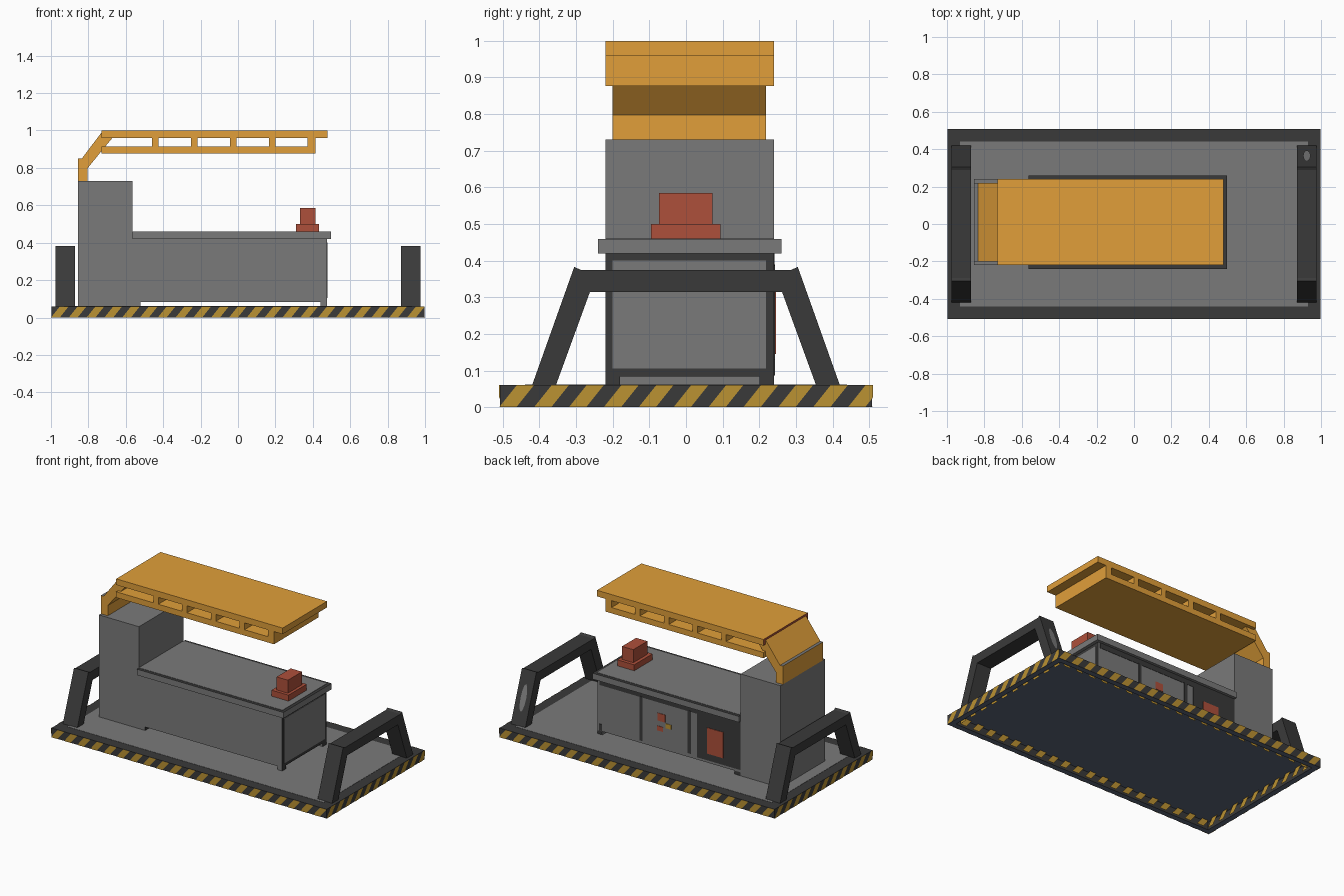
import bpy, bmesh, math
from mathutils import Vector

if "Cube" in bpy.data.objects:
    bpy.data.objects.remove(bpy.data.objects["Cube"])


def material(name, rgb):
    m = bpy.data.materials.new(name)
    m.diffuse_color = (*rgb, 1)
    m.use_nodes = True
    m.node_tree.nodes["Principled BSDF"].inputs["Base Color"].default_value = m.diffuse_color
    return m


GRAY = material("steel gray", (0.195, 0.195, 0.195))
DARK = material("charcoal", (0.042, 0.042, 0.042))
ORANGE = material("crane orange", (0.75, 0.347, 0.042))
RED = material("rust red", (0.42, 0.08, 0.043))
YELLOW = material("hazard yellow", (0.5, 0.287, 0.032))
SLATE = material("slate blue underside", (0.105, 0.13, 0.19))


def finish(bm, name, mats, rule=None):
    """Turn a bmesh into an object; rule(face) gives the material index."""
    bm.normal_update()
    if rule:
        for f in bm.faces:
            f.material_index = rule(f)
    me = bpy.data.meshes.new(name)
    bm.to_mesh(me)
    bm.free()
    for m in mats:
        me.materials.append(m)
    ob = bpy.data.objects.new(name, me)
    bpy.context.collection.objects.link(ob)
    return ob


def prism_bm(points, a, b):
    """Extrude a closed 3D outline point(p, t) between t=a and t=b."""
    bm = bmesh.new()
    face = bm.faces.new([bm.verts.new(p(a)) for p in points])
    ext = bmesh.ops.extrude_face_region(bm, geom=[face])
    verts = [g for g in ext["geom"] if isinstance(g, bmesh.types.BMVert)]
    shift = Vector(points[0](b)) - Vector(points[0](a))
    bmesh.ops.translate(bm, verts=verts, vec=shift)
    bmesh.ops.recalc_face_normals(bm, faces=bm.faces)
    return bm


def xz_prism(pts, y0, y1):
    return prism_bm([lambda t, p=p: (p[0], t, p[1]) for p in pts], y0, y1)


def yz_prism(pts, x0, x1):
    return prism_bm([lambda t, p=p: (t, p[0], p[1]) for p in pts], x0, x1)


def box_bm(x0, x1, y0, y1, z0, z1):
    return xz_prism([(x0, z0), (x1, z0), (x1, z1), (x0, z1)], y0, y1)


def box(name, x0, x1, y0, y1, z0, z1, *mats, rule=None):
    return finish(box_bm(x0, x1, y0, y1, z0, z1), name, mats, rule)


# Base platform with a recess underneath
E, DEEP = 0.002, 0.05
bm = box_bm(-1 + E, 1 - E, -0.51 + E, 0.51 - E, 0, 0.06)
bottom = min(bm.faces, key=lambda f: f.calc_center_median().z)
bmesh.ops.inset_region(bm, faces=[bottom], thickness=0.05)
inner = bmesh.ops.extrude_discrete_faces(bm, faces=[bottom])["faces"][0]
bmesh.ops.translate(bm, verts=inner.verts, vec=(0, 0, DEEP))
finish(bm, "base_platform", [DARK, SLATE], lambda f: 1 if f.normal.z < -0.9 else 0)
box("floor_plate", -0.93, 0.93, -0.44, 0.44, 0.058, 0.0615, GRAY)


# Diagonal hazard stripes around the platform, outside and in the recess
def stripes(name, half, dist, angle, height, side=1):
    n = Vector((math.cos(angle), math.sin(angle), 0))
    t = Vector((-n.y, n.x, 0)) * side
    bm = bmesh.new()
    period, width, slant = 0.0952, 0.047, 0.8 * height
    u = -half - period
    while u < half:
        corners = [(u, 0), (u + width, 0), (u + width + slant, height), (u + slant, height)]
        bm.faces.new([bm.verts.new(n * dist + t * a + Vector((0, 0, z))) for a, z in corners])
        u += period
    for s in (-1, 1):
        bmesh.ops.bisect_plane(bm, geom=bm.verts[:] + bm.edges[:] + bm.faces[:],
                               plane_co=t * half * s, plane_no=t * s, clear_outer=True)
    finish(bm, name, [YELLOW])


for i, label in enumerate(("right", "back", "left", "front")):
    half, dist = (0.51, 1.0) if i % 2 == 0 else (1.0, 0.51)
    stripes(label + "_hazard_stripes", half, dist, i * math.pi / 2, 0.06)
    stripes(label + "_recess_stripes", half - 0.055, dist - 0.055, i * math.pi / 2, DEEP, -1)

# Tall cabinet, low workbench body on four feet, and bench top
Y0, Y1 = -0.22, 0.24
right_dark = lambda f: 1 if f.normal.x > 0.9 else 0
foot_dark = lambda f: 1 if max(f.normal.x, f.normal.y) > 0.9 else 0
box("tall_cabinet", -0.855, -0.565, Y0, Y1, 0.06, 0.73, GRAY)
box("bench_body", -0.565, 0.475, Y0, Y1, 0.084, 0.42, GRAY, DARK, rule=right_dark)
for x0, x1 in ((-0.565, -0.52), (0.44, 0.475)):
    for y0 in (Y0, Y1 - 0.04):
        box("bench_foot", x0, x1, y0, y0 + 0.04, 0.06, 0.084, GRAY, DARK, rule=foot_dark)
box("bench_end_panel", 0.474, 0.478, -0.20, 0.218, 0.105, 0.40, GRAY)

# Bench top with a dark rim around its upper face
box("bench_top", -0.565, 0.497, -0.24, 0.26, 0.42, 0.459, GRAY, DARK,
    rule=lambda f: 1 if f.normal.z > 0.9 else 0)
box("bench_top_panel", -0.565, 0.477, -0.22, 0.24, 0.458, 0.461, GRAY)

# Painted details on the back of the bench: dark seams, red hatch, buttons
back = [
    ("back_top_seam", -0.25, 0.46, 0.385, 0.42, DARK, 0.002),
    ("back_bay", -0.565, -0.25, 0.10, 0.42, DARK, 0.002),
    ("back_door_seam", 0.147, 0.167, 0.10, 0.39, DARK, 0.003),
    ("back_bay_seam", -0.205, -0.18, 0.11, 0.39, DARK, 0.003),
    ("back_corner_seam", 0.44, 0.46, 0.087, 0.13, DARK, 0.003),
    ("red_hatch", -0.44, -0.325, 0.145, 0.315, RED, 0.005),
    ("upper_red_button", -0.018, 0.038, 0.265, 0.315, RED, 0.003),
    ("lower_red_button", -0.002, 0.042, 0.20, 0.23, RED, 0.003),
    ("yellow_button", -0.062, -0.02, 0.23, 0.26, YELLOW, 0.003),
]
for name, x0, x1, z0, z1, mat, depth in back:
    box(name, x0, x1, Y1 - 0.001, Y1 + depth, z0, z1, mat)

# Red device on the bench
box("device_base", 0.31, 0.433, -0.095, 0.094, 0.46, 0.50, RED)
box("device_head", 0.332, 0.414, -0.074, 0.072, 0.50, 0.585, RED)

# Overhead canopy: top plate, lower plate and cross ribs
box("canopy_top", -0.73, 0.478, Y0, Y1, 0.96, 1.0, ORANGE, RED,
    rule=lambda f: 1 if f.normal.x < -0.9 else 0)
box("canopy_lower_plate", -0.73, 0.415, Y0, Y1, 0.877, 0.915, ORANGE)
for i in range(4):
    x = -0.46 + 0.2085 * i
    box("canopy_rib", x, x + 0.036, Y0, Y1, 0.914, 0.961, ORANGE)
box("canopy_end_rib", 0.372, 0.415, Y0, Y1, 0.914, 0.961, ORANGE)

# Bent bracket that carries the canopy from the cabinet
profile = [(-0.855, 0.73), (-0.805, 0.73), (-0.805, 0.797), (-0.73, 0.89),
           (-0.67, 0.962), (-0.725, 0.99), (-0.733, 0.985), (-0.835, 0.85), (-0.855, 0.85)]
finish(xz_prism(profile, -0.20, 0.218), "canopy_bracket", [ORANGE, GRAY],
       lambda f: 1 if f.normal.z > 0.98 else 0)

# Guard frames at both ends
half = [(0.42, 0.06), (0.305, 0.383), (0.288, 0.375)]
inner = [(0.262, 0.315), (0.355, 0.06)]
outline = (half + [(-y, z) for y, z in reversed(half)]
           + [(-y, z) for y, z in reversed(inner)] + inner)
for name, x0 in (("right_guard_frame", 0.872), ("left_guard_frame", -0.977)):
    finish(yz_prism(outline, x0, x0 + 0.105), name, [DARK])

# Oval worn patch on the sloping back leg of the right frame
bm = bmesh.new()
along = Vector((0, -0.115, 0.323)).normalized()
centre = Vector((0.924, 0.3625, 0.2215)) + Vector((0, 0.323, 0.115)).normalized() * 0.003
ring = []
for k in range(12):
    a = k * math.tau / 12
    ring.append(bm.verts.new(centre + Vector((-0.02, 0, 0)) * math.cos(a) + along * 0.085 * math.sin(a)))
bm.faces.new(ring)
finish(bm, "guard_patch", [GRAY])
